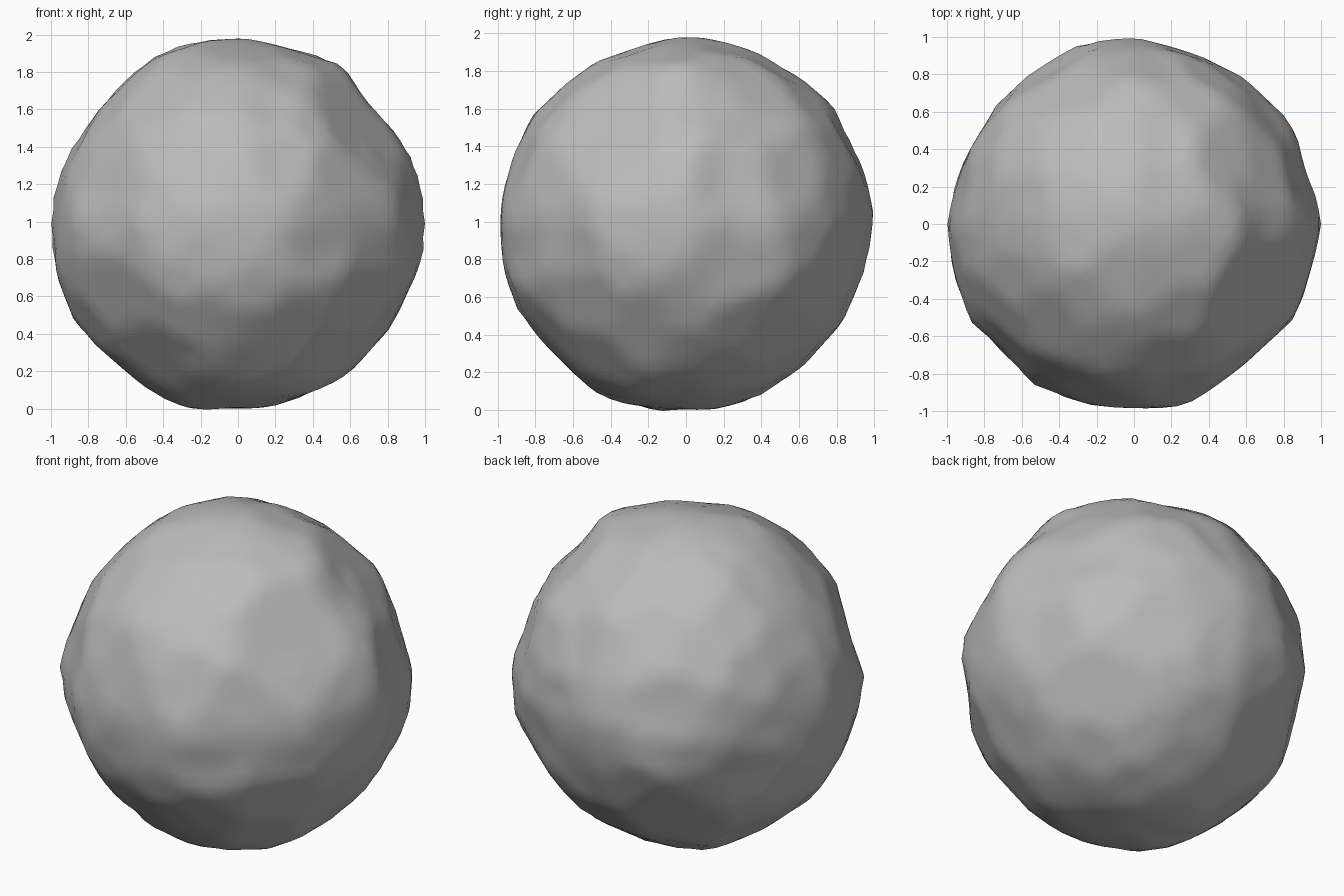
import bpy, math, random
from mathutils import Vector, noise

cube = bpy.data.objects.get("Cube")
if cube:
    bpy.data.objects.remove(cube)

random.seed(4)
MID = 0.99     # height of the boulder's centre
FACETS = 130   # number of chiselled faces

# Outlines of the boulder around its centre, counter-clockwise
FRONT = [(1, .01), (.98, .19), (.92, .35), (.83, .49), (.7, .63), (.63, .74), (.56, .85), (.37, .9),
         (.03, .99), (-.3, .96), (-.45, .89), (-.6, .77), (-.74, .61), (-.9, .37), (-.98, .16),
         (-1, -.06), (-.97, -.28), (-.88, -.52), (-.72, -.68), (-.52, -.86), (-.3, -.99),
         (.17, -.99), (.29, -.95), (.6, -.8), (.8, -.57), (.99, -.18)]
SIDE = [(.99, .05), (.94, .27), (.78, .63), (.6, .78), (.35, .92), (.1, .99), (-.04, .99),
        (-.31, .91), (-.47, .86), (-.64, .74), (-.8, .59), (-.92, .36), (-.99, .02), (-.98, -.24),
        (-.9, -.46), (-.74, -.66), (-.46, -.92), (-.33, -.97), (.15, -.99), (.4, -.91),
        (.64, -.74), (.83, -.52), (.94, -.24)]
TOP = [(1, 0), (.96, .14), (.9, .25), (.87, .47), (.8, .58), (.59, .78), (.38, .88), (0, 1),
       (-.31, .96), (-.57, .79), (-.74, .63), (-.9, .32), (-1, 0), (-.96, -.27), (-.88, -.52),
       (-.71, -.66), (-.54, -.86), (-.24, -.97), (.21, -.99), (.3, -.96), (.59, -.75),
       (.86, -.5), (.93, -.24)]

# Chipped spots: position, depth, width
CHIPS = [((.78, .6, .3), .05, .12), ((.7, -.35, .6), .03, .2), ((-.75, -.55, -.5), .03, .2),
         ((-.35, -.6, -.72), .02, .15)]


def outline_radius(outline, u, v):
    """Distance from the centre to the outline along direction (u, v)."""
    for (ax, ay), (bx, by) in zip(outline, outline[1:] + outline[:1]):
        if ax * v - ay * u >= 0 and u * by - v * bx >= 0 and ax * u + ay * v > 0:
            return (ax * by - ay * bx) / (u * (by - ay) - v * (bx - ax))
    return 1.0


def lump_radius(d):
    """Blend the three outlines, each strongest along its own great circle."""
    total, weight = 0.0, 0.0
    for outline, i, j, k in ((FRONT, 0, 2, 1), (SIDE, 1, 2, 0), (TOP, 0, 1, 2)):
        flat = Vector((d[i], d[j]))
        if flat.length < 0.01:
            continue
        flat.normalize()
        w = (1 - d[k] ** 2) ** 6 + 0.001
        total += w * outline_radius(outline, flat.x, flat.y)
        weight += w
    radius = total / weight
    # Soft lumps, fading out near the outlines
    away = min(1, 4 * min(abs(c) for c in d))
    radius += away * 0.04 * noise.noise(d * 2.7 + Vector((3.1, 1.7, 5.3)))
    for spot, depth, width in CHIPS:
        gap = (d - Vector(spot).normalized()).length / width
        radius -= depth * math.exp(-gap * gap)
    return radius


def make_facets():
    """Planes spread evenly over the ball with a little scatter."""
    planes = []
    for i in range(FACETS):
        z = 1 - (2 * i + 1) / FACETS
        ring, turn = math.sqrt(1 - z * z), i * math.pi * (3 - math.sqrt(5))
        n = Vector((ring * math.cos(turn), ring * math.sin(turn), z))
        n = (n + Vector([random.uniform(-.08, .08) for _ in range(3)])).normalized()
        planes.append((n, lump_radius(n) * random.uniform(.98, 1)))
    return planes


def boulder_radius(d, planes):
    """Cut the lump flat with the facets, keeping the outlines themselves."""
    lump = lump_radius(d)
    cut = min(h / d.dot(n) for n, h in planes if d.dot(n) > 0.9)
    cut = max(lump - 0.04, min(cut, lump + 0.025))
    away = min(1, 5 * min(abs(c) for c in d))
    return lump + away * (cut - lump)


# Boulder body
bpy.ops.mesh.primitive_ico_sphere_add(subdivisions=5, radius=1, location=(0, 0, 0))
boulder = bpy.context.object
boulder.name = boulder.data.name = "boulder"
facets = make_facets()
for vert in boulder.data.vertices:
    direction = vert.co.normalized()
    vert.co = direction * boulder_radius(direction, facets) + Vector((0, 0, MID))

# Plain grey stone
stone = bpy.data.materials.new("grey_stone")
stone.use_nodes = True
GREY = (0.5, 0.5, 0.5, 1)
stone.diffuse_color = GREY
stone.node_tree.nodes["Principled BSDF"].inputs["Base Color"].default_value = GREY
boulder.data.materials.append(stone)
bpy.ops.object.shade_smooth_by_angle(angle=math.radians(40))
